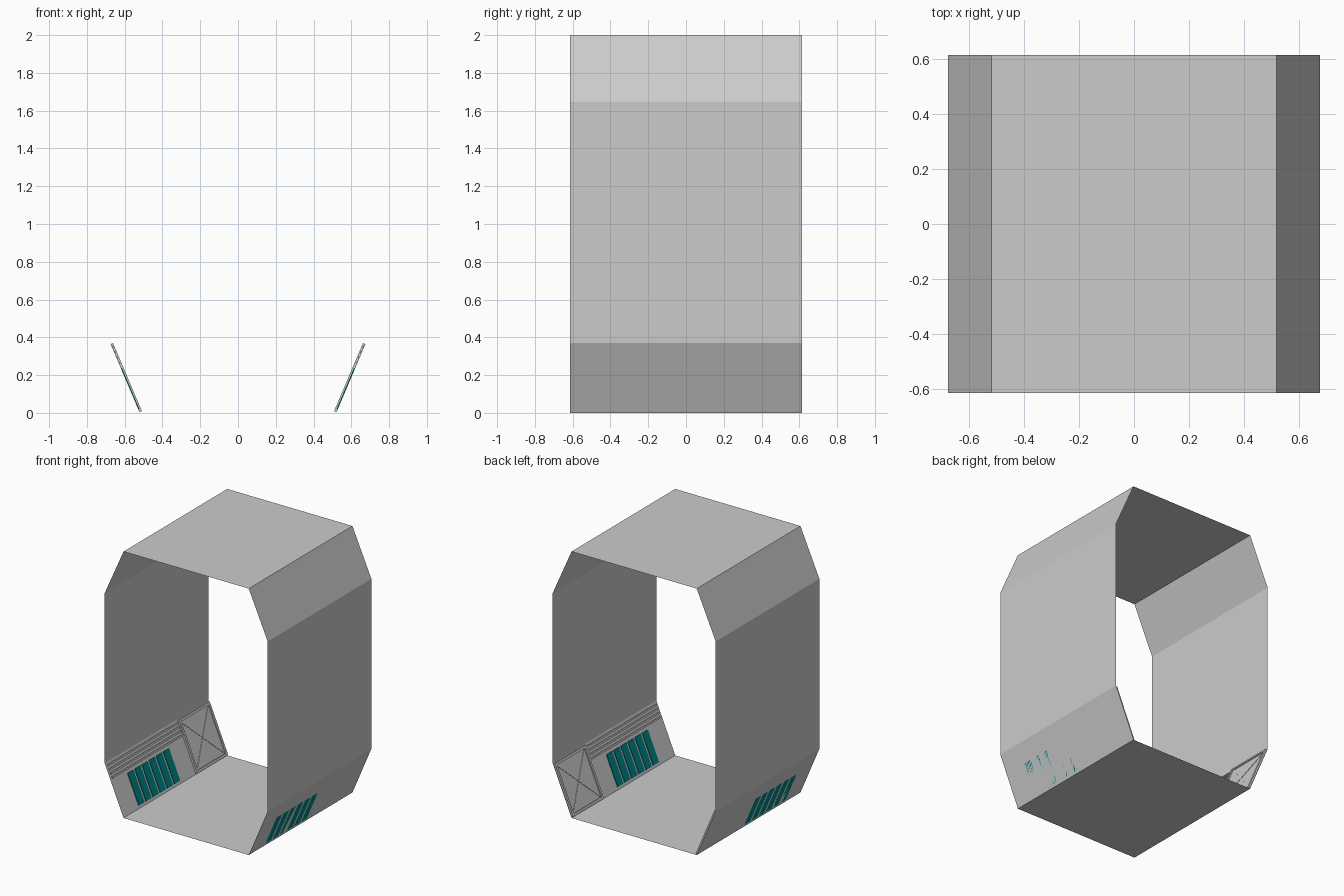
import bpy, bmesh, math
from mathutils import Matrix, Vector

if "Cube" in bpy.data.objects:
    bpy.data.objects.remove(bpy.data.objects["Cube"])

HALF_LEN = 0.615                      # half the corridor depth along y
FLOOR_X, WALL_X = 0.52, 0.677
LOW_Z, HIGH_Z, TOP_Z = 0.37, 1.645, 2.0


def finish(name, bm, mirror=False, mat=None):
    me = bpy.data.meshes.new(name)
    bm.to_mesh(me)
    bm.free()
    ob = bpy.data.objects.new(name, me)
    bpy.context.collection.objects.link(ob)
    if mirror:
        ob.modifiers.new("Mirror", 'MIRROR').use_axis[0] = True
        ob.modifiers["Mirror"].use_mirror_merge = False
    if mat:
        me.materials.append(mat)
    return ob


# Local frame of the left lower slope: u along y, v up the slope, w inward
slope = Vector((FLOOR_X - WALL_X, 0, LOW_Z))
SLOPE_LEN = slope.length
s = slope.normalized()
n = Vector((0, 1, 0)).cross(s)
FRAME = Matrix.Translation((-FLOOR_X, 0, 0)) @ Matrix(
    ((0, s.x, n.x), (1, s.y, n.y), (0, s.z, n.z))).to_4x4()


def slab(bm, u0, u1, v0, v1, w0, w1, angle=0):
    """Box lying on the slope, optionally turned in the slope plane."""
    m = (FRAME @ Matrix.Translation(((u0 + u1) / 2, (v0 + v1) / 2, (w0 + w1) / 2))
         @ Matrix.Rotation(angle, 4, 'Z')
         @ Matrix.Diagonal((u1 - u0, v1 - v0, w1 - w0, 1)))
    bmesh.ops.create_cube(bm, size=1, matrix=m)


# Corridor shell: open eight-sided tube of thin sheets
profile = [(FLOOR_X, 0), (WALL_X, LOW_Z), (WALL_X, HIGH_Z), (FLOOR_X, TOP_Z)]
profile += [(-x, z) for x, z in reversed(profile)]
bm = bmesh.new()
front = [bm.verts.new((x, -HALF_LEN, z)) for x, z in profile]
back = [bm.verts.new((x, HALF_LEN, z)) for x, z in profile]
for i in range(8):
    j = (i + 1) % 8
    bm.faces.new((front[i], front[j], back[j], back[i]))
finish("corridor_shell", bm)

# Long rails along the top of the slope
bm = bmesh.new()
for i in range(4):
    v = SLOPE_LEN * (0.70 + 0.075 * i)
    slab(bm, -0.595, 0.24, v, v + 0.012, 0, 0.008)
finish("slope_rails", bm, True)

# Framed access panel at the rear end
U0, U1, V0, V1, B = 0.245, 0.61, 0.004, SLOPE_LEN - 0.006, 0.018
bm = bmesh.new()
slab(bm, U0, U0 + B, V0, V1, 0, 0.014)
slab(bm, U1 - B, U1, V0, V1, 0, 0.014)
slab(bm, U0 + B, U1 - B, V0, V0 + B, 0, 0.014)
slab(bm, U0 + B, U1 - B, V1 - B, V1, 0, 0.014)
finish("access_panel_frame", bm, True)

bm = bmesh.new()
slab(bm, U0 + B, U1 - B, V0 + B, V1 - B, 0, 0.006)
finish("access_panel", bm, True)

# Crossed ribs on the access panel
bm = bmesh.new()
du, dv = U1 - U0 - 2 * B, V1 - V0 - 2 * B
half, cu, cv = math.hypot(du, dv) / 2 - 0.004, (U0 + U1) / 2, (V0 + V1) / 2
for sign in (1, -1):
    slab(bm, cu - half, cu + half, cv - 0.003, cv + 0.003, 0.004, 0.009,
         sign * math.atan2(dv, du))
finish("access_panel_cross", bm, True)

# Teal light strips
teal = bpy.data.materials.new("teal")
teal.diffuse_color = (0.0, 0.22, 0.22, 1)
teal.use_nodes = True
teal.node_tree.nodes["Principled BSDF"].inputs["Base Color"].default_value = teal.diffuse_color
bm = bmesh.new()
for i in range(6):
    u = -0.427 + 0.0845 * i
    slab(bm, u, u + 0.066, SLOPE_LEN * 0.05, SLOPE_LEN * 0.64, 0, 0.006)
finish("light_strips", bm, True, teal)
